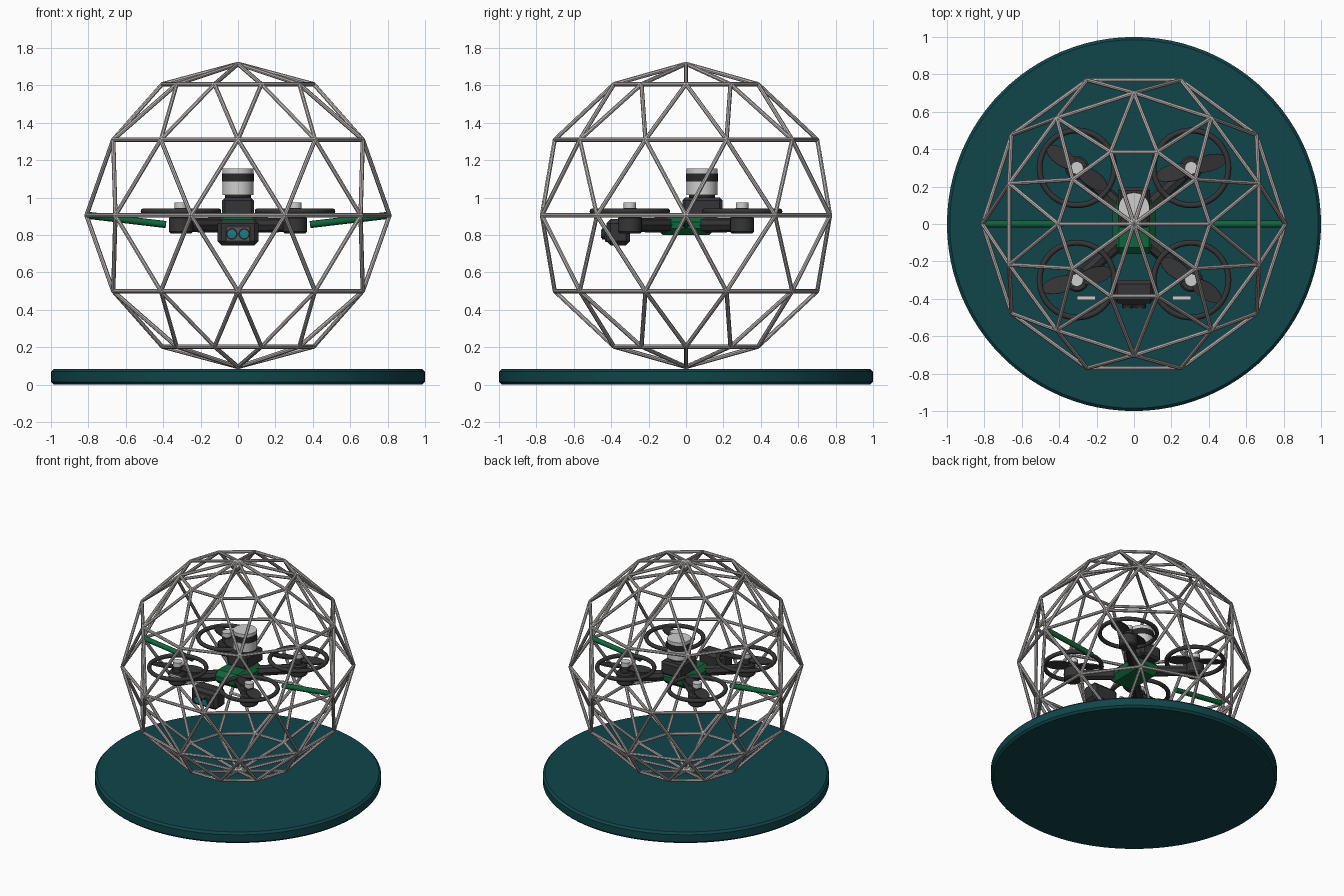
import bpy, bmesh, math
from mathutils import Vector, Matrix

if "Cube" in bpy.data.objects:
    bpy.data.objects.remove(bpy.data.objects["Cube"])


def material(name, r, g, b):
    m = bpy.data.materials.new(name)
    m.use_nodes = True
    m.diffuse_color = (r, g, b, 1)
    m.node_tree.nodes["Principled BSDF"].inputs["Base Color"].default_value = (r, g, b, 1)
    return m


TEAL = material("dark teal", 0.005, 0.06, 0.068)
GREEN = material("green", 0.005, 0.13, 0.045)
DARK = material("charcoal", 0.036, 0.036, 0.038)
BLACK = material("black band", 0.022, 0.022, 0.024)
STEEL = material("cage grey", 0.52, 0.49, 0.48)
LIGHT = material("light grey", 0.62, 0.62, 0.62)
LENS = material("lens teal", 0.01, 0.2, 0.23)
PANEL = material("panel grey", 0.1, 0.1, 0.105)


def finish(name, bm, mat, bevel=0, segments=1, smooth=True):
    mesh = bpy.data.meshes.new(name)
    bmesh.ops.recalc_face_normals(bm, faces=bm.faces)
    bm.to_mesh(mesh)
    bm.free()
    mesh.materials.append(mat)
    ob = bpy.data.objects.new(name, mesh)
    bpy.context.collection.objects.link(ob)
    if bevel:
        mod = ob.modifiers.new("bevel", "BEVEL")
        mod.width, mod.segments = bevel, segments
    if smooth:
        bpy.ops.object.select_all(action="DESELECT")
        ob.select_set(True)
        bpy.context.view_layer.objects.active = ob
        bpy.ops.object.shade_smooth_by_angle(angle=math.radians(35))
    return ob


def add_rod(bm, a, b, r1, r2, sides):
    a, b = Vector(a), Vector(b)
    d = b - a
    m = Matrix.Translation((a + b) / 2) @ d.to_track_quat("Z", "Y").to_matrix().to_4x4()
    bmesh.ops.create_cone(bm, cap_ends=True, segments=sides, radius1=r1, radius2=r2,
                          depth=d.length, matrix=m)


def rod(name, a, b, r, mat, sides=32, r2=None, bevel=0):
    bm = bmesh.new()
    add_rod(bm, a, b, r, r if r2 is None else r2, sides)
    return finish(name, bm, mat, bevel)


def box(name, lo, hi, mat, bevel=0, segments=1):
    bm = bmesh.new()
    lo, hi = Vector(lo), Vector(hi)
    bmesh.ops.create_cube(bm, matrix=Matrix.Translation((lo + hi) / 2) @ Matrix.Diagonal((hi - lo).to_4d()))
    return finish(name, bm, mat, bevel, segments, smooth=False)


# Display base
rod("base_disc", (0, 0, 0), (0, 0, 0.085), 1, TEAL, 96, bevel=0.015)

# Spherical cage: staggered rings of ten nodes, joined by struts
CENTRE, R, N = Vector((0, 0, 0.905)), 0.81, 10


def node(ring, i):
    lat = math.radians(30 * ring)
    lon = math.tau * (i + 0.5 * (ring % 2)) / N
    return CENTRE + R * Vector((math.cos(lat) * math.cos(lon), math.cos(lat) * math.sin(lon), math.sin(lat)))


bm = bmesh.new()
for ring in range(-2, 3):
    for i in range(N):
        here = node(ring, i)
        ends = [node(ring, i + 1)]
        if ring < 2:
            step = 1 if ring % 2 else -1
            ends += [node(ring + 1, i), node(ring + 1, i + step)]
        if abs(ring) == 2:
            ends.append(node(math.copysign(3, ring), 0))
        for end in ends:
            add_rod(bm, here, end, 0.0115, 0.0115, 8)
finish("cage", bm, STEEL)

# Body
box("body", (-0.115, -0.16, 0.8), (0.115, 0.16, 0.905), GREEN, 0.035)
box("sensor_base", (-0.085, -0.02, 0.895), (0.085, 0.195, 1.0), DARK, 0.015)

# Stacked scanner drum
for name, z1, z2, r, mat in (("scanner_foot", 1.0, 1.015, 0.07, BLACK),
                             ("scanner_lower", 1.015, 1.085, 0.083, LIGHT),
                             ("scanner_band", 1.085, 1.13, 0.085, BLACK),
                             ("scanner_cap", 1.13, 1.155, 0.083, LIGHT)):
    rod(name, (0, 0.085, z1), (0, 0.085, z2), r, mat)

# Four arms, each with motor, guard ring and propeller
for sx in (-1, 1):
    for sy in (-1, 1):
        tag = ("front" if sy < 0 else "rear") + ("_left" if sx > 0 else "_right")
        x, y = 0.305 * sx, 0.3 * sy
        arm = rod(tag + "_arm", (sx * 0.05, sy * 0.07, 0.853), (x, y, 0.853), 0.042, DARK, 8, 0.036)
        rod(tag + "_motor", (x, y, 0.808), (x, y, 0.9), 0.064, DARK, 24, bevel=0.01)
        rod(tag + "_shaft", (x, y, 0.9), (x, y, 0.945), 0.035, DARK, 20)
        rod(tag + "_motor_cap", (x, y, 0.943), (x, y, 0.975), 0.034, LIGHT, 20)
        bpy.ops.mesh.primitive_torus_add(major_radius=0.2, minor_radius=0.0155, major_segments=48,
                                         minor_segments=10, location=(x, y, 0.927))
        guard = bpy.context.object
        guard.name = tag + "_guard_ring"
        guard.data.materials.append(DARK)
        bpy.ops.object.shade_smooth()
        # Two flat rounded blades
        bm = bmesh.new()
        for side in (-1, 1):
            turn = Matrix.Rotation(math.radians(-35 if sx * sy < 0 else 15), 4, "Z")
            m = (Matrix.Translation((x, y, 0.93)) @ turn @ Matrix.Translation((0.1 * side, 0, 0))
                 @ Matrix.Rotation(math.radians(8 * side), 4, "X") @ Matrix.Diagonal((0.095, 0.045, 1, 1)))
            bmesh.ops.create_cone(bm, cap_ends=True, segments=20, radius1=1, radius2=1, depth=0.01, matrix=m)
        finish(tag + "_propeller", bm, DARK)

# Camera head with twin lenses
box("camera_housing", (-0.11, -0.425, 0.745), (0.11, -0.3, 0.885), DARK, 0.022)
box("camera_panel", (-0.065, -0.432, 0.763), (0.065, -0.42, 0.848), PANEL, 0.004)
for side in (-1, 1):
    tag = "left" if side > 0 else "right"
    x = 0.033 * side
    rod(tag + "_lens_rim", (x, -0.45, 0.806), (x, -0.425, 0.806), 0.03, BLACK, 24)
    rod(tag + "_lens", (x, -0.455, 0.806), (x, -0.445, 0.806), 0.023, LENS, 24)
    # Front light bars
    box(tag + "_light_bar", (side * 0.255 - 0.05, -0.405, 0.9), (side * 0.255 + 0.05, -0.385, 0.912), LIGHT)
    # Side mounting rods between drone and cage
    rod(tag + "_mount_rod", (side * 0.385, 0, 0.856), (side * 0.8, 0, 0.905), 0.019, GREEN, 16)
